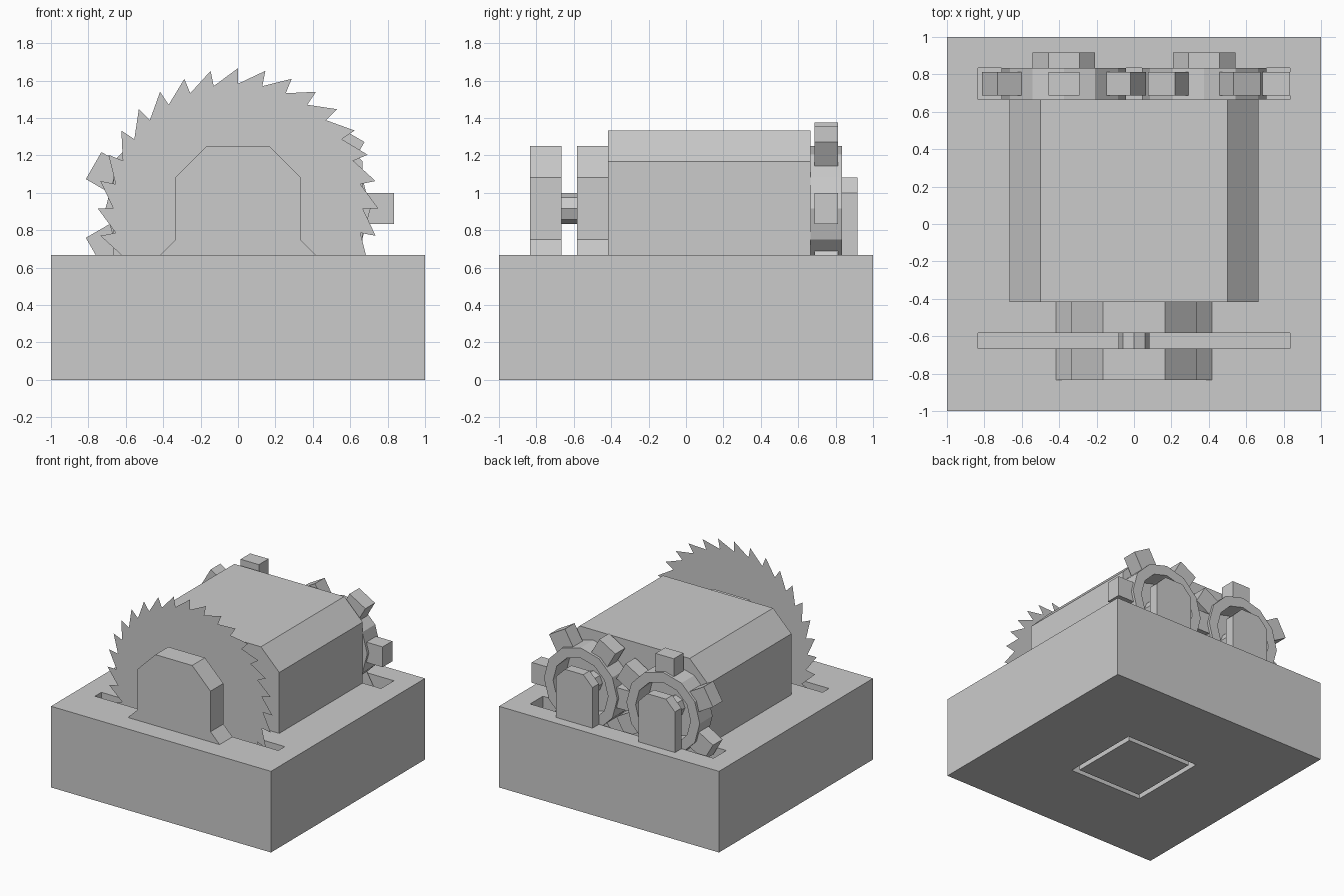
import bpy, bmesh
from math import sin, cos, pi, radians
from mathutils import Matrix, Vector

U = 1 / 12          # modelling unit
AXIS_Z = 11 * U     # height shared by all rotating parts

cube = bpy.data.objects.get("Cube")
if cube:
    bpy.data.objects.remove(cube, do_unlink=True)


def finish(name, bm):
    bmesh.ops.recalc_face_normals(bm, faces=bm.faces)
    mesh = bpy.data.meshes.new(name)
    bm.to_mesh(mesh)
    bm.free()
    obj = bpy.data.objects.new(name, mesh)
    bpy.context.collection.objects.link(obj)
    return obj


def add_box(bm, lo, hi, matrix=Matrix()):
    lo, hi = Vector(lo), Vector(hi)
    place = Matrix.Translation((lo + hi) / 2) @ Matrix.Diagonal((*(hi - lo), 1))
    bmesh.ops.create_cube(bm, size=1, matrix=matrix @ place)


def box(name, lo, hi):
    bm = bmesh.new()
    add_box(bm, lo, hi)
    return finish(name, bm)


def prism(name, outline, y0, y1):
    """Extrude an x-z outline along y."""
    bm = bmesh.new()
    face = bm.faces.new([bm.verts.new((x, y0, z)) for x, z in outline])
    if y1 != y0:
        out = bmesh.ops.extrude_face_region(bm, geom=[face], use_keep_orig=True)
        moved = [g for g in out["geom"] if isinstance(g, bmesh.types.BMVert)]
        bmesh.ops.translate(bm, verts=moved, vec=(0, y1 - y0, 0))
    return finish(name, bm)


def mirrored(half, cx=0):
    """Close a right-hand half outline with its mirror image."""
    return [(cx + x, z) for x, z in half] + [(cx - x, z) for x, z in reversed(half)]


def circle(radius, sides, cx=0):
    return [(cx + radius * cos(2 * pi * i / sides),
             AXIS_Z + radius * sin(2 * pi * i / sides)) for i in range(sides)]


def cut(target, cutter):
    mod = target.modifiers.new("cut", 'BOOLEAN')
    mod.operation = 'DIFFERENCE'
    mod.solver = 'EXACT'
    mod.object = cutter
    bpy.context.view_layer.objects.active = target
    bpy.ops.object.modifier_apply(modifier=mod.name)
    bpy.data.objects.remove(cutter, do_unlink=True)


# Base block with blade slot, gear slot and underside recess
top = 8 * U
base = box("base", (-1, -1, 0), (1, 1, top))
cut(base, box("blade_slot", (-10 * U, -8 * U, U), (10 * U, -7 * U, 1)))
cut(base, box("gear_slot", (-10 * U, 8 * U, 4 * U), (10 * U, 10 * U, 1)))
cut(base, box("recess", (-4 * U, -4 * U, -U), (4 * U, 4 * U, U)))
box("underside_plate", (-3.5 * U, -3.5 * U, 0), (3.5 * U, 3.5 * U, U))

# Housing with chamfered top
prism("housing", mirrored([(8 * U, top), (8 * U, 14 * U), (6 * U, 16 * U)]),
      -5 * U, 8 * U)

# Pair of blade supports
support = mirrored([(5 * U, top), (4 * U, 9 * U), (4 * U, 13 * U), (2 * U, 15 * U)])
prism("front_blade_support", support, -10 * U, -8 * U)
prism("rear_blade_support", support, -7 * U, -5 * U)
prism("blade_axle", circle(U, 8), -8 * U, -7 * U)

# Flat saw blade with raked teeth
teeth = 32
blade = []
for i in range(teeth):
    a = 2 * pi * i / teeth
    for r in (9 * U, 8 * U):
        blade.append((r * sin(a), AXIS_Z + r * cos(a)))
prism("saw_blade", blade, -7.5 * U, -7.5 * U)


def gear(name, cx, phase):
    bm = bmesh.new()
    # Hollow rim
    sides = 12
    loops = []
    for r, y in ((4, 8), (4, 10), (3, 10), (3, 8)):
        loops.append([bm.verts.new((x, y * U, z))
                      for x, z in circle(r * U, sides, cx)])
    for k in range(4):
        a, b = loops[k], loops[(k + 1) % 4]
        for i in range(sides):
            j = (i + 1) % sides
            bm.faces.new((a[i], a[j], b[j], b[i]))
    # Six square teeth
    for i in range(6):
        turn = (Matrix.Translation((cx, 9 * U, AXIS_Z))
                @ Matrix.Rotation(radians(phase + 60 * i), 4, 'Y'))
        add_box(bm, (3.5 * U, -0.75 * U, -U), (5.5 * U, 0.75 * U, U), turn)
    finish(name, bm)


# Two meshing gears, each with an axle and an outer support
for side, cx, phase in (("left", 4.5 * U, 0), ("right", -4.5 * U, 30)):
    gear(side + "_gear", cx, phase)
    prism(side + "_gear_axle", circle(U, 8, cx), 8 * U, 10 * U)
    prism(side + "_gear_support",
          mirrored([(2 * U, top), (2 * U, 12 * U), (U, 13 * U)], cx),
          10 * U, 11 * U)
